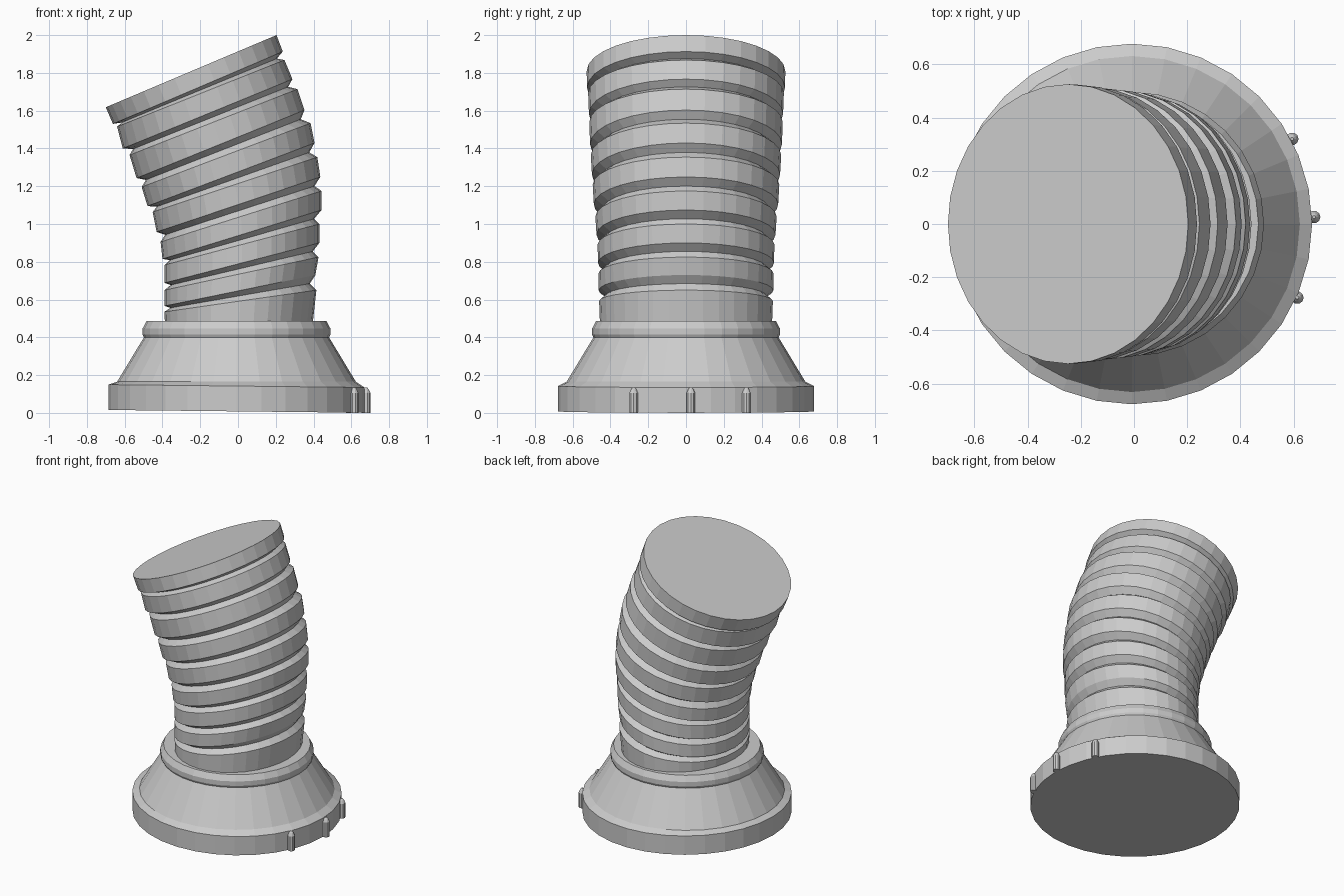
import bpy, bmesh
from math import cos, sin, pi
from mathutils import Vector

if "Cube" in bpy.data.objects:
    bpy.data.objects.remove(bpy.data.objects["Cube"])


def loft(name, rings):
    """Skin closed rings of points in order, capping both ends."""
    bm = bmesh.new()
    rows = [[bm.verts.new(p) for p in ring] for ring in rings]
    n = len(rows[0])
    for a, b in zip(rows, rows[1:]):
        for i in range(n):
            j = (i + 1) % n
            bm.faces.new((a[i], a[j], b[j], b[i]))
    bm.faces.new(rows[0][::-1])
    bm.faces.new(rows[-1])
    bmesh.ops.recalc_face_normals(bm, faces=bm.faces)
    me = bpy.data.meshes.new(name)
    bm.to_mesh(me)
    bm.free()
    ob = bpy.data.objects.new(name, me)
    bpy.context.collection.objects.link(ob)
    return ob


def ellipse(c, u, v, n):
    return [c + u * cos(2 * pi * i / n) + v * sin(2 * pi * i / n) for i in range(n)]


def turned(name, profile, cx, cy, n):
    return loft(name, [ellipse(Vector((cx, cy, z)), Vector((r, 0, 0)), Vector((0, r, 0)), n)
                       for r, z in profile])


# Flared base with rim and collar, very slightly tilted
base = turned("base", [(.678, .008), (.678, .142), (.632, .165), (.49, .40),
                       (.497, .415), (.497, .447), (.476, .486)], -.008, 0, 32)
for v in base.data.vertices:
    if v.co.z < .15:
        v.co.z -= .011 * v.co.x

# Small round-tipped pegs on the rim
for x, y in [(.595, .32), (.677, .026), (.614, -.277)]:
    turned("peg", [(.024, 0), (.024, .105), (.015, .125), (.006, .135)], x, y, 10)

# Bent ribbed column: left x, left z, right x, right z, half depth
bands = [
    (-.385, .44, .395, .47, .455), (-.390, .535, .415, .65, .460),
    (-.389, .566, .410, .73, .462), (-.389, .650, .426, .825, .464),
    (-.389, .688, .431, .90, .466), (-.389, .783, .431, 1.0, .468),
    (-.400, .815, .442, 1.074, .474), (-.410, .905, .442, 1.175, .480),
    (-.431, .958, .436, 1.249, .488), (-.452, 1.063, .420, 1.354, .494),
    (-.479, 1.095, .405, 1.429, .498), (-.510, 1.196, .384, 1.534, .504),
    (-.537, 1.243, .352, 1.603, .508), (-.574, 1.365, .315, 1.714, .512),
    (-.610, 1.400, .288, 1.767, .514), (-.640, 1.515, .246, 1.868, .518),
    (-.662, 1.530, .237, 1.913, .524), (-.700, 1.618, .204, 2.0, .526),
]
sections = []
for lx, lz, rx, rz, d in bands:
    l, r = Vector((lx, 0, lz)), Vector((rx, 0, rz))
    sections.append(((l + r) / 2, (r - l) / 2, Vector((0, d, 0))))
rings = []
for k, (c, u, v) in enumerate(sections):
    rings.append(ellipse(c, u, v, 32))
    # V groove between neighbouring bands
    if k % 2 and k < len(sections) - 1:
        c2, u2, v2 = sections[k + 1]
        rings.append(ellipse((c + c2) / 2, (u + u2) * .46, (v + v2) * .46, 32))
loft("ribbed_column", rings)
